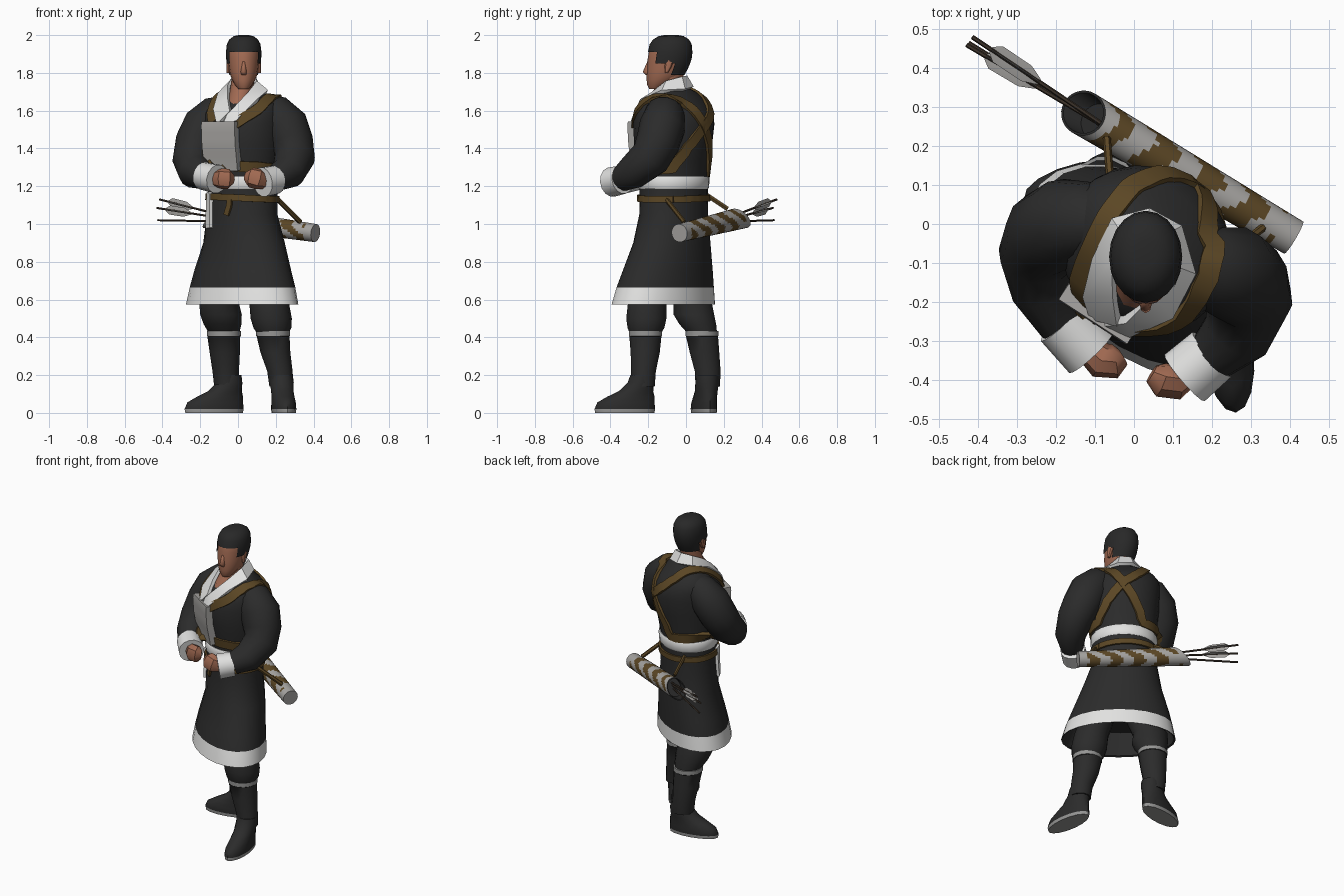
import bpy, bmesh, math
from mathutils import Vector as V
from mathutils.bvhtree import BVHTree

if "Cube" in bpy.data.objects:
    bpy.data.objects.remove(bpy.data.objects["Cube"])

def material(name, *c):
    m = bpy.data.materials.new(name)
    m.diffuse_color = (*c, 1)
    m.use_nodes = True
    m.node_tree.nodes["Principled BSDF"].inputs["Base Color"].default_value = m.diffuse_color
    return m

CLOTH = material("black cloth", .024, .024, .024)
WHITE = material("white trim", .75, .75, .74)
GREY = material("grey panel", .38, .37, .355)
BROWN = material("brown leather", .105, .062, .018)
SKIN = material("skin", .36, .145, .085)
HAIR = material("black hair", .021, .021, .021)
SHAFT = material("arrow wood", .055, .04, .028)
SOLE = material("boot sole grey", .3, .3, .295)
surf_v, surf_f = [], []          # body surface that straps are laid on

def loft(name, rings, mats, n=16, phase=0, rule=None, caps=True, keep=None, body=False, smooth=40):
    """Skin a list of (centre, u, v) rings; rule(centre, ring, side) picks the material."""
    bm = bmesh.new()
    vs = []
    for c, u, v in rings:
        vs.append([bm.verts.new(V(c) + V(u) * math.cos(phase + 2 * math.pi * j / n)
                                + V(v) * math.sin(phase + 2 * math.pi * j / n)) for j in range(n)])
    for i in range(len(vs) - 1):
        for j in range(n):
            k = (j + 1) % n
            f = bm.faces.new((vs[i][j], vs[i][k], vs[i + 1][k], vs[i + 1][j]))
            f.material_index = rule(f.calc_center_median(), i, j) if rule else 0
    if caps:
        for i in (0, -1):
            f = bm.faces.new(vs[i])
            f.material_index = rule(f.calc_center_median(), 0 if i == 0 else len(vs) - 1, 0) if rule else 0
    bmesh.ops.recalc_face_normals(bm, faces=bm.faces)
    if keep:
        bmesh.ops.delete(bm, geom=[f for f in bm.faces if not keep(f.calc_center_median())], context='FACES')
    me = bpy.data.meshes.new(name)
    bm.to_mesh(me)
    bm.free()
    for m in mats:
        me.materials.append(m)
    me.shade_smooth()
    me.set_sharp_from_angle(angle=math.radians(smooth))
    bpy.context.collection.objects.link(bpy.data.objects.new(name, me))
    if body:
        o = len(surf_v)
        surf_v.extend(v.co.copy() for v in me.vertices)
        surf_f.extend([i + o for i in p.vertices] for p in me.polygons)

def level(z, cx, cy, rx, ry, yaw=0):
    c, s = math.cos(yaw), math.sin(yaw)
    return ((cx, cy, z), (rx * c, rx * s, 0), (-ry * s, ry * c, 0))

def path_rings(pts, flat=1.0):
    """Untwisted rings square to a path of (x, y, z, radius)."""
    out, u = [], None
    for i, p in enumerate(pts):
        t = (V(pts[min(i + 1, len(pts) - 1)][:3]) - V(pts[max(i - 1, 0)][:3])).normalized()
        if u is None:
            u = t.cross(V((0, 0, 1)))
        u = (u - t * u.dot(t)).normalized()
        out.append((p[:3], u * p[3] * flat, t.cross(u) * p[3]))
    return out

def strap(name, pts, width, mat, thick=.012, on=None):
    """Flat band laid on the body along a path."""
    on = on or body_tree
    pts = [V(p) for p in pts]
    hits = [on.find_nearest(a.lerp(b, k / 4))[:2] for a, b in zip(pts, pts[1:]) for k in range(4)]
    hits.append(on.find_nearest(pts[-1])[:2])
    rings = []
    for i, (c, _) in enumerate(hits):
        lo, hi = max(i - 1, 0), min(i + 1, len(hits) - 1)
        nrm = sum((hits[k][1] for k in range(max(i - 2, 0), min(i + 3, len(hits)))), V()).normalized()
        side = (hits[hi][0] - hits[lo][0]).cross(nrm).normalized()
        rings.append((c, side * width * .707, nrm * thick * 1.414))
    loft(name, rings, [mat], 4, math.pi / 4, smooth=30)

# Torso and flared coat skirt
YAW = math.radians(-40)
loft("torso", [level(*r, YAW) for r in (
    (1.13, .025, -.065, .193, .168), (1.25, .025, -.065, .193, .17), (1.33, .028, -.067, .203, .182),
    (1.42, .03, -.068, .215, .2), (1.53, .03, -.065, .224, .21), (1.59, .03, -.062, .222, .192),
    (1.63, .03, -.06, .212, .16), (1.67, .03, -.056, .18, .12), (1.70, .03, -.05, .12, .085),
    (1.72, .03, -.05, .07, .06))], [CLOTH], 24, body=True)
loft("coat_skirt", [level(*r, YAW) for r in (
    (1.19, .025, -.065, .195, .17), (1.05, .022, -.065, .2, .169), (.9, .032, -.075, .24, .176),
    (.75, .025, -.097, .294, .194), (.665, .024, -.11, .322, .204), (.575, .022, -.12, .345, .213),
    (.58, .022, -.12, .335, .203), (.72, .02, -.1, .29, .182))], [CLOTH, WHITE], 24,
    rule=lambda c, i, j: int(i == 4), body=True)
torso_tree = BVHTree.FromPolygons(surf_v, surf_f)

# Sleeves, cuffs and fists
for side, sleeve, cuff, hand in (
    ("right", [(-.05, 0, 1.61, .075), (-.115, .01, 1.585, .098), (-.175, 0, 1.52, .118), (-.22, -.025, 1.43, .115),
               (-.243, -.075, 1.34, .105), (-.225, -.165, 1.275, .092), (-.175, -.26, 1.25, .068)],
     [(-.185, -.25, 1.255, .074), (-.11, -.33, 1.238, .077)],
     [(-.125, -.315, 1.24, .04), (-.085, -.35, 1.24, .055), (-.05, -.352, 1.238, .053), (-.03, -.34, 1.236, .03)]),
    ("left", [(.12, -.09, 1.61, .075), (.19, -.11, 1.585, .105), (.25, -.125, 1.52, .122), (.283, -.15, 1.43, .117),
              (.3, -.19, 1.35, .108), (.265, -.28, 1.275, .092), (.2, -.34, 1.24, .068)],
     [(.2, -.335, 1.235, .076), (.13, -.395, 1.222, .079)],
     [(.145, -.38, 1.225, .04), (.105, -.405, 1.238, .056), (.07, -.4, 1.247, .054), (.045, -.385, 1.25, .03)])):
    loft(side + "_sleeve", path_rings(sleeve), [CLOTH], 14, body=True, smooth=60)
    loft(side + "_cuff", path_rings(cuff), [WHITE], 14)
    loft(side + "_fist", path_rings(hand, .85), [SKIN], 8)
body_tree = BVHTree.FromPolygons(surf_v, surf_f)

# Neck and head with hair cap, nose and ears
loft("neck", [level(*r) for r in ((1.58, -.01, -.17, .055, .07), (1.66, .01, -.13, .062, .078),
     (1.71, .02, -.1, .062, .07), (1.80, .03, -.075, .06, .065))], [SKIN], 12)
head = [(1.715, .03, -.165, .028, .03), (1.735, .03, -.15, .045, .055), (1.76, .03, -.13, .06, .078),
        (1.79, .03, -.113, .072, .096), (1.82, .03, -.104, .078, .104), (1.85, .03, -.096, .082, .109),
        (1.88, .03, -.09, .085, .112), (1.91, .03, -.086, .086, .111), (1.94, .03, -.083, .081, .104),
        (1.965, .03, -.081, .068, .088), (1.982, .03, -.08, .045, .06), (1.988, .03, -.08, .02, .03)]
loft("head", [level(*r) for r in head], [SKIN], 16)
hairline = lambda c: c.z > (1.92 if c.y < -.15 else 1.84 if c.y < -.1 else 1.865 if c.y < -.075 else 1.775)
loft("hair", [level(z + .012 * (z > 1.93), x, y + .002, rx + .008, ry + .007) for z, x, y, rx, ry in head],
     [HAIR], 20, keep=hairline)
loft("nose", [level(1.86, .03, -.195, .008, .01), level(1.805, .03, -.205, .016, .024),
              level(1.788, .03, -.198, .015, .014)], [SKIN], 8, smooth=80)
for side, s in (("right", -1), ("left", 1)):
    loft(side + "_ear", [level(z, .03 + s * .08, y, .012, r) for z, y, r in
         ((1.80, -.103, .008), (1.83, -.095, .018), (1.855, -.09, .022), (1.868, -.09, .01))], [SKIN], 8)

# Crossed white collar, its lower edge laid on the torso
inner = [(-.06, -.25, 1.58), (-.02, -.24, 1.61), (.055, -.175, 1.69), (.095, -.1, 1.75), (.085, -.025, 1.775),
         (.03, -.003, 1.78), (-.025, -.025, 1.765), (-.05, -.09, 1.725), (-.05, -.18, 1.66), (-.035, -.25, 1.59)]
outer = [(-.10, -.275, 1.52), (-.01, -.275, 1.54), (.1, -.215, 1.63), (.15, -.12, 1.69), (.12, -.005, 1.72),
         (.04, .03, 1.72), (-.045, .01, 1.71), (-.095, -.08, 1.675), (-.125, -.18, 1.60), (-.12, -.26, 1.52)]
def lay(p):
    co, nrm = torso_tree.find_nearest(V(p))[:2]
    return co + nrm * .012
outer = [lay(p) for p in outer]
inner = [lay(p) if p[2] < 1.65 else V(p) for p in inner]
rings = []
for i, (a, b) in enumerate(zip(inner, outer)):
    t = inner[min(i + 1, 9)] - inner[max(i - 1, 0)]
    d = b - a
    rings.append(((a + b) / 2, d * .707, t.cross(d).normalized() * .016))
loft("collar", rings, [WHITE], 4, math.pi / 4)

# Grey chest panel, sash, belts and crossed harness
strap("chest_panel", [(-.105, -.25, 1.55), (-.105, -.25, 1.415), (-.1, -.24, 1.28)], .21, GREY, .025, torso_tree)

def circuit(z, tilt=0):
    return [(.025 + .25 * math.cos(a * math.pi / 8), -.065 + .25 * math.sin(a * math.pi / 8),
             z + tilt * math.cos(a * math.pi / 8)) for a in range(17)]
loft("white_sash", [level(z, .025, -.065, r + .022, r, YAW) for z, r in
     ((1.185, .172), (1.195, .178), (1.242, .18), (1.252, .174))], [WHITE], 24)
strap("waist_belt", circuit(1.138, -.008), .035, BROWN, on=torso_tree)
strap("belt_tail", [(-.06, -.27, 1.13), (-.09, -.26, 1.05)], .03, BROWN)
strap("sash_tail", [(-.18, -.12, 1.17), (-.18, -.14, .98)], .05, WHITE, .014)
strap("left_shoulder_harness", [(-.02, -.285, 1.53), (.1, -.25, 1.6), (.18, -.17, 1.68), (.21, -.06, 1.71),
      (.21, .03, 1.64), (.18, .1, 1.53), (.11, .16, 1.4), (.03, .16, 1.27), (-.1, .12, 1.28), (-.2, -.02, 1.29),
      (-.19, -.17, 1.3), (-.08, -.26, 1.3)], .056, BROWN)
strap("right_shoulder_harness", [(-.14, -.21, 1.54), (-.14, -.15, 1.6), (-.11, -.06, 1.69), (-.06, .04, 1.72),
      (.01, .12, 1.67), (.1, .15, 1.59), (.18, .1, 1.51), (.24, .02, 1.4), (.25, -.07, 1.29),
      (.2, -.2, 1.29), (.1, -.27, 1.3), (-.04, -.29, 1.3)], .056, BROWN, on=torso_tree)

# Legs: trousers, boots with grey top band, feet with grey soles
for side, trousers, shin, ankle, d in (
    ("right", [(.43, -.075, .082, .084), (.47, -.082, .062, .1), (.52, -.09, .042, .11), (.58, -.1, .035, .105), (.76, -.06, -.03, .1)],
     [(.14, -.06, .115, .066), (.22, -.065, .115, .07), (.32, -.07, .098, .08), (.405, -.075, .085, .087)],
     (-.03, .115), V((-.965, -.2, 0))),
    ("left", [(.42, .185, -.215, .084), (.45, .182, -.212, .1), (.5, .176, -.21, .109), (.58, .165, -.205, .105), (.76, .13, -.15, .1)],
     [(.14, .23, -.228, .064), (.22, .222, -.225, .067), (.32, .198, -.216, .079), (.405, .186, -.215, .087)],
     (.23, -.225), V((.12, -.99, 0)))):
    w = V((-d.y, d.x, 0))
    loft(side + "_trouser_leg", [level(z, x, y, r, r) for z, x, y, r in trousers], [CLOTH], 14)
    z, x, y, r = shin[-1]
    top = [(z + .003, x, y, r + .003), (z + .028, x, y, r + .003)]
    loft(side + "_boot_shaft", [level(z, x, y, r, r) for z, x, y, r in shin + top], [CLOTH, SOLE], 14,
         rule=lambda c, i, j: int(i >= 4))
    loft(side + "_foot", [(V((*ankle, z)) + d * a, d * l, w * h) for z, a, l, h in (
        (0, .1, .158, .062), (.02, .1, .162, .065), (.055, .094, .153, .063), (.085, .068, .127, .06),
        (.115, .04, .092, .06), (.16, .015, .07, .064), (.2, .01, .06, .06))], [CLOTH, SOLE], 16,
        rule=lambda c, i, j: int(c.z < .02))

# Mottled quiver with slanted open mouth
A, B = V((.41, -.035, .952)), V((-.13, .285, 1.03))
ax = (B - A).normalized()
u = ax.cross(V((0, 0, 1))).normalized()
up = u.cross(ax)
N = 40
def q_ring(t, s=1.0, depth=0):
    r = (.048 + .01 * t) * s
    return (A.lerp(B, t) - ax * depth, u * r, up * r - ax * .05 * s * max(0, t - .8) * 5)
def q_rule(c, i, j):
    if i >= N:
        return 2
    a = 2 * math.pi * j / 28
    return int(.06 < i / N < .95 and math.sin(i / N * 29 + 1.7 * math.sin(2 * a) + a) > -.05)
loft("quiver", [q_ring(i / N) for i in range(N + 1)] + [q_ring(1, .9), q_ring(1, .85, .05)],
     [GREY, BROWN, HAIR], 28, rule=q_rule)

# Arrows with crossed feather vanes
for i, (end, feather) in enumerate((((-.415, .48, 1.13), 1), ((-.43, .46, 1.085), 1), ((-.425, .465, 1.02), 0))):
    s, e = V((-.05, .235, 1.025 + .012 * (1 - i))), V(end)
    loft(f"arrow_{i + 1}", path_rings([(*s, .006), (*e, .006)]), [SHAFT], 6)
    t = (e - s).normalized()
    a = t.cross(V((0, 0, 1))).normalized()
    b = t.cross(a)
    for k, (p, q) in enumerate(((a, b), (b, a)) if feather else ()):
        loft(f"feather_{i + 1}_{k + 1}", [(s.lerp(e, f), p * h, q * .003) for f, h in
             ((.53, .008), (.62, .024), (.82, .024), (.87, .008))], [GREY], 4)

# Leather hangers from belt to quiver
for name, a, b in (("front_hanger", (.19, -.12, 1.15), (.33, -.01, 1.01)), ("rear_hanger", (-.06, .1, 1.16), (-.07, .22, 1.08))):
    loft(name, path_rings([(*a, .013), (*b, .013)], .8), [BROWN], 6)
